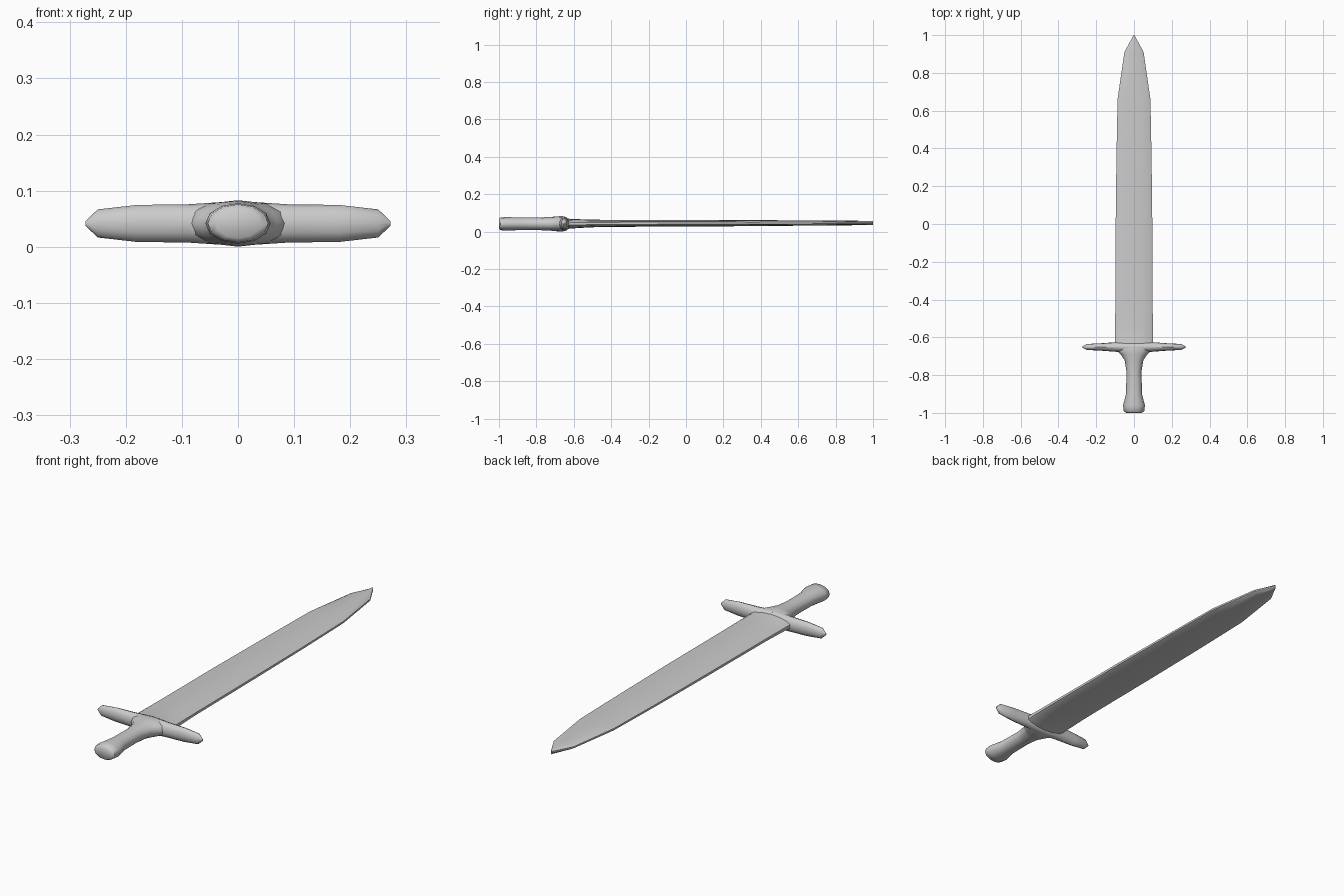
import bpy, bmesh, math

if "Cube" in bpy.data.objects:
    bpy.data.objects.remove(bpy.data.objects["Cube"])

ZC = 0.0415  # height of the sword's mid plane


def loft(name, rings, angle=40):
    """Skin a list of closed rings and cap both ends."""
    bm = bmesh.new()
    loops = [[bm.verts.new(p) for p in ring] for ring in rings]
    n = len(loops[0])
    for a, b in zip(loops, loops[1:]):
        for i in range(n):
            j = (i + 1) % n
            bm.faces.new((a[i], a[j], b[j], b[i]))
    bm.faces.new(loops[0])
    bm.faces.new(loops[-1])
    bmesh.ops.recalc_face_normals(bm, faces=bm.faces)
    mesh = bpy.data.meshes.new(name)
    bm.to_mesh(mesh)
    bm.free()
    obj = bpy.data.objects.new(name, mesh)
    bpy.context.collection.objects.link(obj)
    bpy.ops.object.select_all(action='DESELECT')
    obj.select_set(True)
    bpy.context.view_layer.objects.active = obj
    bpy.ops.object.shade_smooth_by_angle(angle=math.radians(angle))
    return obj


def oval(n, a, b):
    return [(a * math.cos(2 * math.pi * i / n), b * math.sin(2 * math.pi * i / n))
            for i in range(n)]


# Blade: shallow ridged section with narrow blunt edges, tapering to the tip
# stations: y, half width, half thickness, centre height
quarter = [(1, 0.3), (0.86, 0.62), (0.45, 0.88)]
section = (quarter + [(0, 1)] + [(-x, z) for x, z in reversed(quarter)]
           + [(-x, -z) for x, z in quarter] + [(0, -1)]
           + [(x, -z) for x, z in reversed(quarter)])
blade = [(-0.66, 0.102, 0.033, 0.042), (-0.62, 0.101, 0.026, 0.042),
         (-0.54, 0.100, 0.022, 0.043), (-0.45, 0.099, 0.019, 0.044),
         (0.0, 0.097, 0.018, 0.045), (0.35, 0.093, 0.016, 0.045),
         (0.66, 0.087, 0.014, 0.046), (0.91, 0.051, 0.012, 0.046),
         (1.0, 0.002, 0.011, 0.046)]
loft("blade", [[(w * x, y, zc + t * z) for x, z in section]
               for y, w, t, zc in blade])

# Crossguard: oval bar along x, swelling at the middle, blunt pointed ends
# stations: x, half depth, half height, centre y
half = [(0.0, 0.030, 0.040, -0.652), (0.09, 0.026, 0.034, -0.651),
        (0.18, 0.019, 0.033, -0.651), (0.25, 0.016, 0.025, -0.651),
        (0.272, 0.004, 0.004, -0.651)]
guard = [(-x, d, h, y) for x, d, h, y in reversed(half[1:])] + half
loft("crossguard", [[(x, yc + p, ZC + q) for p, q in oval(12, d, h)]
                    for x, d, h, yc in guard])

# Grip: oval handle, flaring into the guard and into a small flat pommel
# stations: y, half width, half height
grip = [(-1.0, 0.040, 0.026), (-0.992, 0.054, 0.034), (-0.96, 0.058, 0.036),
        (-0.90, 0.042, 0.034), (-0.78, 0.040, 0.034), (-0.72, 0.050, 0.037),
        (-0.69, 0.070, 0.040), (-0.66, 0.100, 0.0413), (-0.64, 0.100, 0.036)]
loft("grip", [[(p, y, ZC + q) for p, q in oval(12, w, h)]
              for y, w, h in grip], 50)
